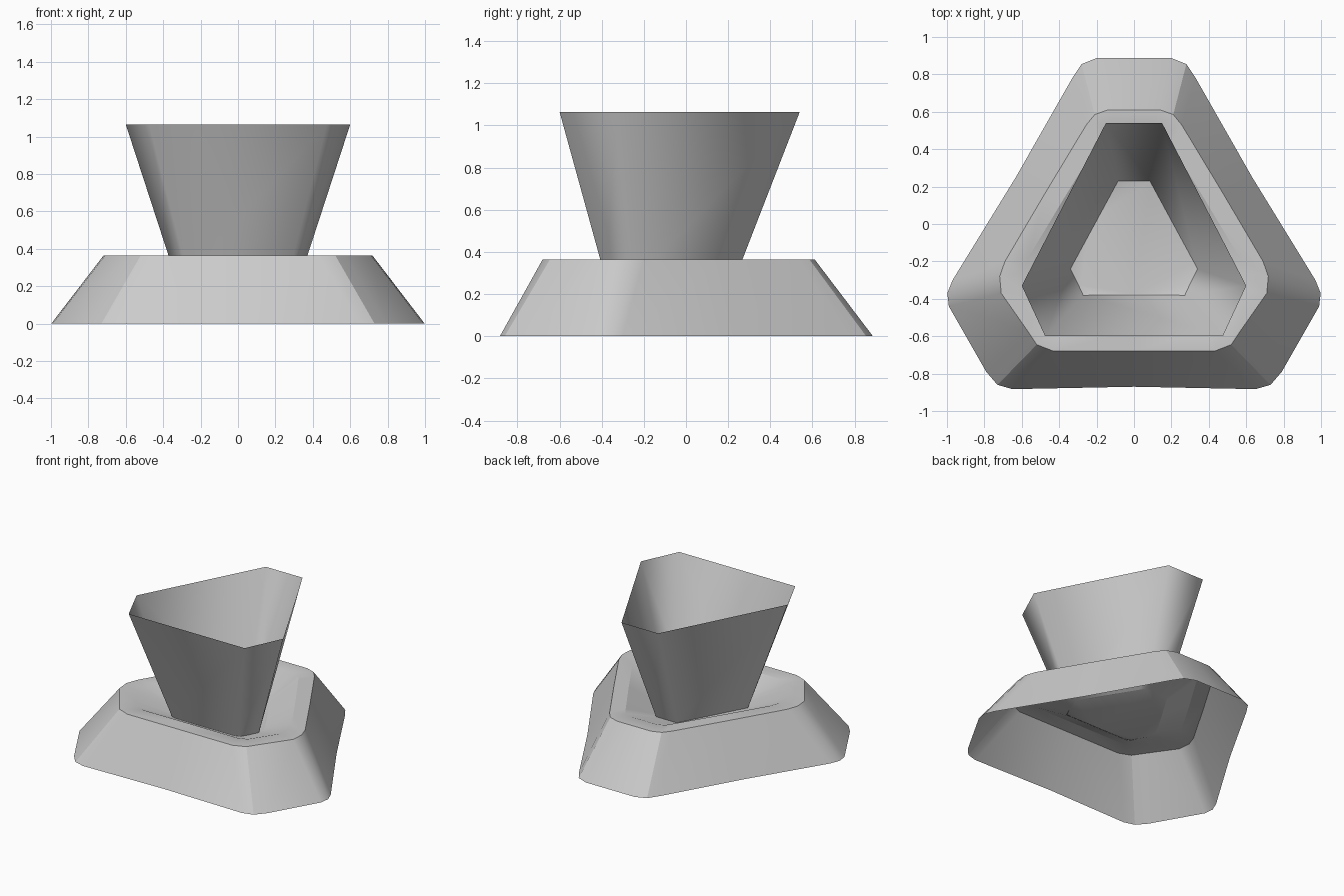
import bpy
import bmesh
import math

if "Cube" in bpy.data.objects:
    bpy.data.objects.remove(bpy.data.objects["Cube"])


def mirrored(half):
    """Close a right-hand half outline across x = 0 (clockwise from the back)."""
    return half + [(-x, y) for x, y in reversed(half) if x > 0]


def scaled(outline, s, cy):
    return [(x * s, cy + (y - cy) * s) for x, y in outline]


def loft(name, sections, angle, cap_last=False):
    """Join outlines (points, z) with quad strips."""
    bm = bmesh.new()
    rings = [[bm.verts.new((x, y, z)) for x, y in pts] for pts, z in sections]
    for a, b in zip(rings, rings[1:]):
        n = len(a)
        for i in range(n):
            j = (i + 1) % n
            bm.faces.new((a[j], a[i], b[i], b[j]))
    if cap_last:
        bm.faces.new(list(reversed(rings[-1])))
    mesh = bpy.data.meshes.new(name)
    bm.to_mesh(mesh)
    bm.free()
    obj = bpy.data.objects.new(name, mesh)
    bpy.context.collection.objects.link(obj)
    bpy.ops.object.select_all(action='DESELECT')
    obj.select_set(True)
    bpy.context.view_layer.objects.active = obj
    bpy.ops.object.shade_smooth_by_angle(angle=math.radians(angle))
    return obj


# Flared base: skirt, flat rim and shallow dish, open underneath
foot = mirrored([(0, .887), (.2, .887), (.28, .855), (.33, .78), (.632, .25),
                 (.97, -.3), (.998, -.37), (.99, -.44), (.79, -.79),
                 (.73, -.86), (.65, -.883), (0, -.87)])
shoulder = mirrored([(0, .61), (.14, .61), (.21, .585), (.255, .53),
                     (.475, .165), (.69, -.2), (.718, -.28), (.71, -.37),
                     (.57, -.57), (.52, -.645), (.43, -.68), (0, -.68)])
hole = mirrored([(0, .5), (.1, .5), (.16, .48), (.2, .42), (.385, .12),
                 (.565, -.18), (.592, -.26), (.585, -.35), (.5, -.48),
                 (.46, -.54), (.39, -.565), (0, -.565)])
dish = scaled(hole, .58, -.11)
loft("base", [(foot, 0), (shoulder, .365), (hole, .365), (dish, .265)],
     25, cap_last=True)

# Open six-sided cup standing in the dish
cup_rim = mirrored([(.15, .54), (.6, -.33), (.475, -.6)])
cup_foot = mirrored([(.085, .23), (.34, -.24), (.27, -.38)])
loft("cup", [(cup_foot, .267), (cup_rim, 1.065)], 80)
